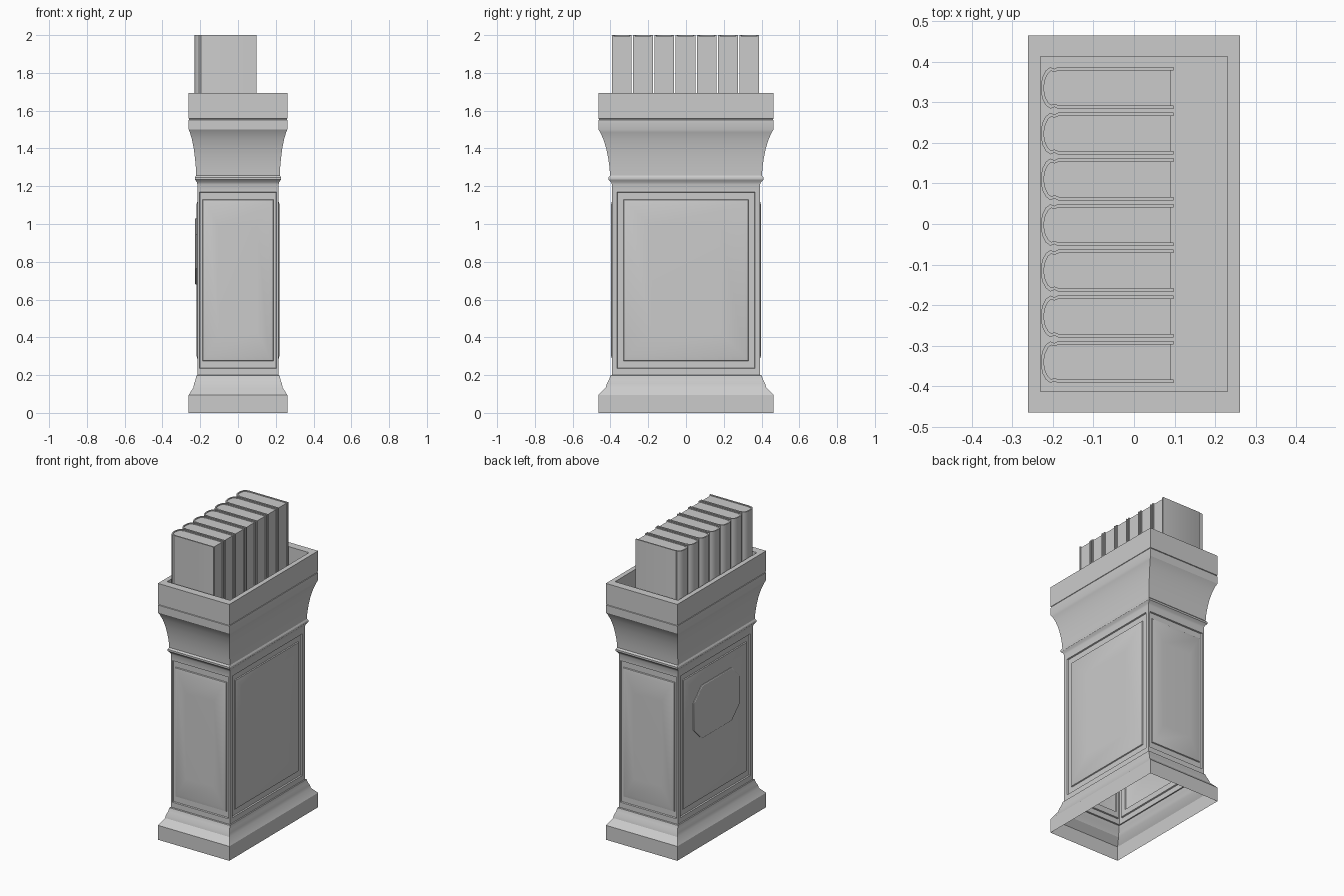
import bpy, bmesh
from mathutils import Vector

if "Cube" in bpy.data.objects:
    bpy.data.objects.remove(bpy.data.objects["Cube"])

HX, HY = 0.215, 0.392          # half size of the pedestal shaft
Z0, Z1 = 0.20, 1.21            # bottom and top of the panelled shaft


def finish(name, bm, angle=0.5):
    bmesh.ops.remove_doubles(bm, verts=bm.verts, dist=0.0002)
    bmesh.ops.recalc_face_normals(bm, faces=bm.faces)
    mesh = bpy.data.meshes.new(name)
    bm.to_mesh(mesh)
    bm.free()
    obj = bpy.data.objects.new(name, mesh)
    bpy.context.collection.objects.link(obj)
    bpy.ops.object.select_all(action='DESELECT')
    obj.select_set(True)
    bpy.context.view_layer.objects.active = obj
    bpy.ops.object.shade_smooth_by_angle(angle=angle)
    return obj


def loft(bm, rings, cap=False):
    loops = [[bm.verts.new(p) for p in ring] for ring in rings]
    for a, b in zip(loops, loops[1:]):
        n = len(a)
        for i in range(n):
            j = (i + 1) % n
            bm.faces.new((a[i], a[j], b[j], b[i]))
    if cap:
        bm.faces.new(loops[-1])


def rect(hx, hy, z):
    return [(-hx, -hy, z), (hx, -hy, z), (hx, hy, z), (-hx, hy, z)]


def flared(profile):
    # t = 0 is the shaft outline, t = 1 is the widest outline
    return [rect(HX + 0.046 * t, HY + 0.072 * t, z) for z, t in profile]


def prism(bm, outline, z0, z1):
    low = [bm.verts.new((x, y, z0)) for x, y in outline]
    high = [bm.verts.new((x, y, z1)) for x, y in outline]
    bm.faces.new(low)
    bm.faces.new(high)
    n = len(low)
    for i in range(n):
        j = (i + 1) % n
        bm.faces.new((low[i], low[j], high[j], high[i]))


# Pedestal shell: stepped plinth, panelled shaft, flared crown with open tray
bm = bmesh.new()
loft(bm, flared([(0, 1), (0.095, 1), (0.135, 0.45), (0.155, 0.38),
                 (0.175, 0.22), (0.198, 0.12), (Z0, 0)]))
crown = flared([(Z1, 0), (1.222, 0.07), (1.235, 0.27), (1.247, 0.27), (1.257, 0.14),
                (1.30, 0.18), (1.35, 0.28), (1.40, 0.42), (1.45, 0.64), (1.485, 0.86),
                (1.50, 1), (1.55, 1), (1.552, 0.94), (1.556, 0.94), (1.558, 1), (1.693, 1)])
loft(bm, crown + [rect(0.23, 0.412, 1.693), rect(0.23, 0.412, 1.55)], cap=True)

# Four raised panels set in recessed frames
for normal, dist, full, frame, pan in [
        ((0, -1), HY, HX, 0.205, 0.187), ((0, 1), HY, HX, 0.205, 0.187),
        ((1, 0), HX, HY, 0.366, 0.332), ((-1, 0), HX, HY, 0.366, 0.332)]:
    nx, ny = normal
    steps = [(full, Z0, Z1, 0), (frame, 0.235, 1.17, 0),
             (frame - 0.003, 0.238, 1.167, -0.008), (pan, 0.275, 1.13, -0.008),
             (pan - 0.003, 0.278, 1.127, -0.002), (pan - 0.022, 0.30, 1.105, 0.004),
             (pan * 0.55, 0.42, 0.985, 0.006)]
    rings = []
    for w, a, b, d in steps:
        rings.append([(nx * (dist + d) - ny * s, ny * (dist + d) + nx * s, z)
                      for s, z in ((-w, a), (w, a), (w, b), (-w, b))])
    loft(bm, rings, cap=True)
finish("pedestal", bm)

# Eight-sided plaque on the left side
def octagon(w, h, c, x):
    pts = [(-w, -h + c), (-w + c, -h), (w - c, -h), (w, -h + c),
           (w, h - c), (w - c, h), (-w + c, h), (-w, h - c)]
    return [(x, y, 0.855 + z) for y, z in pts]

bm = bmesh.new()
loft(bm, [octagon(0.24, 0.175, 0.085, -0.212), octagon(0.24, 0.175, 0.085, -0.225),
          octagon(0.236, 0.171, 0.083, -0.228)], cap=True)
finish("side_plaque", bm)

# Row of seven books: wrapped cover with hinge groove, and a page block
outer = [(0.097, 0.052), (-0.186, 0.052), (-0.196, 0.047), (-0.206, 0.051),
         (-0.217, 0.043), (-0.225, 0.028), (-0.229, 0.010)]
inner = [(0.097, 0.043), (-0.186, 0.043), (-0.196, 0.039), (-0.204, 0.042),
         (-0.211, 0.036), (-0.218, 0.023), (-0.221, 0.008)]


def mirrored(half):
    return half + [(x, -y) for x, y in reversed(half)]


for i in range(7):
    cy = -0.340 + i * 0.1125
    shift = lambda pts: [(x, y + cy) for x, y in pts]
    bm = bmesh.new()
    prism(bm, shift(mirrored(outer) + mirrored(inner)[::-1]), 1.551, 2.0)
    finish(f"book_cover_{i + 1}", bm)
    bm = bmesh.new()
    prism(bm, shift(mirrored([(0.09, 0.043)] + inner[1:])), 1.553, 1.995)
    finish(f"book_pages_{i + 1}", bm)
